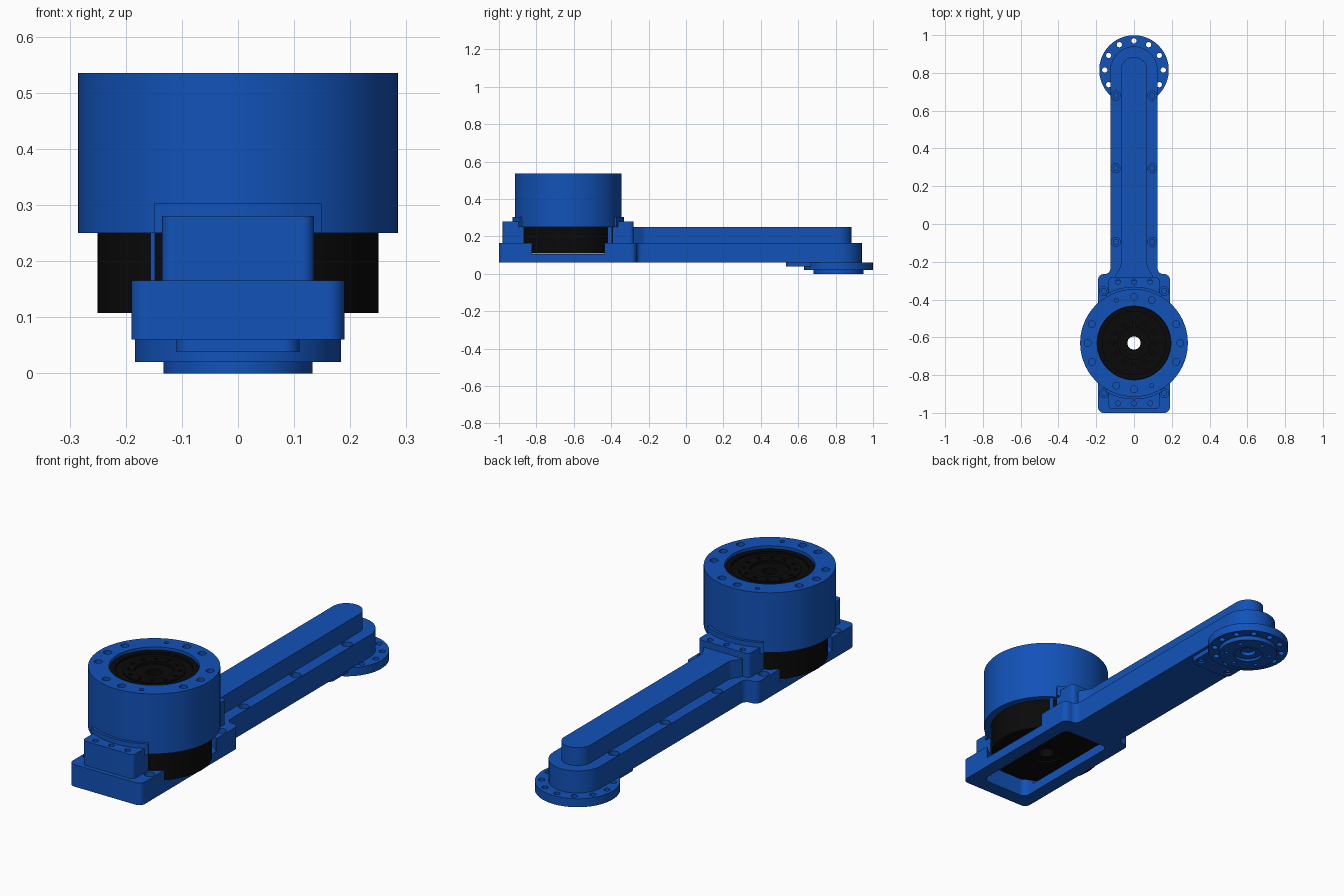
import bpy, bmesh, math
from mathutils import Vector, Matrix

if "Cube" in bpy.data.objects:
    bpy.data.objects.remove(bpy.data.objects["Cube"])

MY, DY = -0.63, 0.815          # motor axis and end-disc axis along y


def material(name, col):
    m = bpy.data.materials.new(name)
    m.diffuse_color = (*col, 1)
    m.use_nodes = True
    m.node_tree.nodes["Principled BSDF"].inputs["Base Color"].default_value = m.diffuse_color
    return m


BLUE = material("blue_paint", (0.006, 0.085, 0.48))
BLACK = material("black_metal", (0.003, 0.003, 0.003))


def lathe(bm, profile, x=0, y=0, n=72):
    """Revolve a closed (r, z) profile about a vertical axis."""
    t = bmesh.new()
    vs = [t.verts.new((r, 0, z)) for r, z in profile]
    es = [t.edges.new((vs[i], vs[(i + 1) % len(vs)])) for i in range(len(vs))
          if profile[i][0] > 0 or profile[(i + 1) % len(vs)][0] > 0]
    bmesh.ops.spin(t, geom=vs + es, cent=(0, 0, 0), axis=(0, 0, 1),
                   angle=2 * math.pi, steps=n)
    bmesh.ops.remove_doubles(t, verts=t.verts, dist=1e-5)
    merge(bm, t, x, y)


def merge(bm, t, x=0, y=0):
    bmesh.ops.recalc_face_normals(t, faces=t.faces)
    t.transform(Matrix.Translation((x, y, 0)))
    me = bpy.data.meshes.new("tmp")
    t.to_mesh(me)
    t.free()
    bm.from_mesh(me)
    bpy.data.meshes.remove(me)


def prism(bm, corners, z0, z1, n=10):
    """Extrude an outline of (x, y, corner radius) points."""
    pts = []
    for i, (x, y, r) in enumerate(corners):
        p = Vector((x, y))
        a = (Vector(corners[i - 1][:2]) - p).normalized()
        b = (Vector(corners[(i + 1) % len(corners)][:2]) - p).normalized()
        if r == 0:
            pts.append(p)
            continue
        half = a.angle(b) / 2
        c = p + (a + b).normalized() * r / math.sin(half)
        s, e = p + a * r / math.tan(half) - c, p + b * r / math.tan(half) - c
        sweep = s.angle_signed(e)
        for k in range(n + 1):
            q = c + Matrix.Rotation(-sweep * k / n, 2) @ s
            if not pts or (q - pts[-1]).length > 1e-4:
                pts.append(q)
    t = bmesh.new()
    f = t.faces.new([t.verts.new((p.x, p.y, z0)) for p in pts])
    g = bmesh.ops.extrude_face_region(t, geom=[f])["geom"]
    bmesh.ops.translate(t, vec=(0, 0, z1 - z0),
                        verts=[v for v in g if isinstance(v, bmesh.types.BMVert)])
    merge(bm, t)


def rect(x0, x1, y0, y1, r=0):
    return [(x0, y0, r), (x1, y0, r), (x1, y1, r), (x0, y1, r)]


def cyl(bm, x, y, r, z0, z1, n=20):
    lathe(bm, [(0, z0), (r, z0), (r, z1), (0, z1)], x, y, n)


def bore(bm, x, y, top, r, depth, r2, depth2):
    """Counterbored hole cutter going down from 'top' (negative depths go up)."""
    s = math.copysign(0.01, depth)
    lathe(bm, [(0, top + s), (r, top + s), (r, top - depth), (r2, top - depth),
               (r2, top - depth2), (0, top - depth2)], x, y, 20)


def make(name, bm, mat, *cutters):
    def obj(n, b):
        me = bpy.data.meshes.new(n)
        b.to_mesh(me)
        b.free()
        o = bpy.data.objects.new(n, me)
        bpy.context.collection.objects.link(o)
        return o
    o = obj(name, bm)
    cuts = [obj("cutter", c) for c in cutters]
    for c in cuts:
        c.hide_render = True
        m = o.modifiers.new("cut", "BOOLEAN")
        m.operation, m.solver, m.object = "DIFFERENCE", "EXACT", c
    if cuts:
        dg = bpy.context.evaluated_depsgraph_get()
        me = bpy.data.meshes.new_from_object(o.evaluated_get(dg))
        o.modifiers.clear()
        o.data = me
        for c in cuts:
            bpy.data.objects.remove(c)
    o.data.materials.clear()
    o.data.materials.append(mat)
    bpy.ops.object.select_all(action="DESELECT")
    o.select_set(True)
    bpy.context.view_layer.objects.active = o
    bpy.ops.object.shade_smooth_by_angle(angle=math.radians(30))
    return o


# base plate and arm, with motor clearance, underside pocket and screw holes
b, clear, pocket, holes = (bmesh.new() for _ in range(4))
prism(b, [(-.19, -1, .03), (.19, -1, .03), (.19, -.265, .03), (.125, -.265, .03),
          (.125, .94, .125), (-.125, .94, .125), (-.125, -.265, .03),
          (-.19, -.265, .03)], .06, .165)
cyl(clear, 0, MY, .272, .105, .3, 72)
prism(pocket, rect(-.125, .125, -.93, -.34, .03), 0, .145)
for s in (-1, 1):
    for y in (.68, .295, -.095):
        bore(holes, s * .097, y, .165, .024, .03, .013, .07)
    for y in (-.355, -.895):
        bore(holes, s * .16, y, .165, .024, .03, .013, .07)
make("base_arm", b, BLUE, clear, pocket, holes)

# raised rib along the arm
b = bmesh.new()
prism(b, [(-.1, -.3, 0), (.1, -.3, 0), (.1, -.275, 0), (.07, -.225, .04),
          (.07, .885, .07), (-.07, .885, .07), (-.07, -.225, .04),
          (-.1, -.275, 0)], .165, .25)
make("arm_rib", b, BLUE)

# two mounting brackets hugging the motor
for name, y0, y1, hy in (("front_bracket", -.98, -.70, -.95),
                         ("rear_bracket", -.56, -.28, -.305)):
    b, clear, holes = (bmesh.new() for _ in range(3))
    prism(b, rect(-.135, .135, y0, y1, .02), .165, .28)
    cyl(clear, 0, MY, .272, .1, .4, 72)
    for x in (-.085, 0, .085):
        cyl(holes, x, hy, .013, .2 if x else .0, .3)
    make(name, b, BLUE, clear, holes)

# collar tabs joining brackets to the housing
for name, s in (("front_collar", -1), ("rear_collar", 1)):
    b, clear = bmesh.new(), bmesh.new()
    a = [math.radians(90 * s + d) for d in range(-30, 31, 5)]
    prism(b, [(.298 * math.cos(t), MY + .298 * math.sin(t), 0) for t in a]
          + [(.255 * math.cos(t), MY + .255 * math.sin(t), 0) for t in a[::-1]], .25, .303)
    make(name, b, BLUE)
    clear.free()

# thin locating posts beside the motor
b = bmesh.new()
prism(b, rect(-.156, -.148, -.865, -.84), .165, .25)
prism(b, rect(.148, .156, -.42, -.395), .165, .25)
make("locating_posts", b, BLUE)

# motor housing ring with bolt holes on its top face
b, holes = bmesh.new(), bmesh.new()
lathe(b, [(.252, .25), (.285, .25), (.285, .535), (.195, .535), (.195, .495),
          (.252, .495)], 0, MY, 96)
for d in (0, 24, 67.5, 90, 112.5, 156, 180, 204, 247.5, 270, 292.5, 336):
    t = math.radians(d)
    r = .01 if d in (112.5, 292.5) else .018
    cyl(holes, .245 * math.cos(t), MY + .245 * math.sin(t), r, .505, .6)
make("motor_housing", b, BLUE, holes)

# black motor with stepped faces and a through bore
b, holes = bmesh.new(), bmesh.new()
lathe(b, [(.035, .115), (.075, .115), (.075, .107), (.25, .107), (.25, .49),
          (.193, .49), (.193, .522), (.168, .522), (.168, .512), (.135, .512),
          (.135, .518), (.085, .518), (.085, .505), (.035, .505)], 0, MY, 96)
for k in range(12):
    t = k * math.pi / 6
    cyl(holes, .112 * math.cos(t), MY + .112 * math.sin(t), .009, .50, .6, 12)
make("motor", b, BLACK, holes)

# output disc under the arm end, with its bolt circle
b, holes = bmesh.new(), bmesh.new()
lathe(b, [(0, .03), (.035, .03), (.035, .012), (.065, .012), (.065, 0), (.133, 0),
          (.133, .02), (.184, .02), (.184, .06), (0, .06)], 0, DY)
for k in range(12):
    t = k * math.pi / 6
    cyl(holes, .155 * math.cos(t), DY + .155 * math.sin(t), .014, -.05, .1)
    if k % 2:
        cyl(holes, .1 * math.cos(t), DY + .1 * math.sin(t), .009, -.05, .015)
make("output_disc", b, BLUE, holes)

# cover tab beside the disc
b, holes = bmesh.new(), bmesh.new()
prism(b, rect(-.11, .11, .535, .72, .03), .038, .06)
for x in (-.08, .08):
    bore(holes, x, .575, .038, .018, -.008, .01, -.018)
make("disc_tab", b, BLUE, holes)
